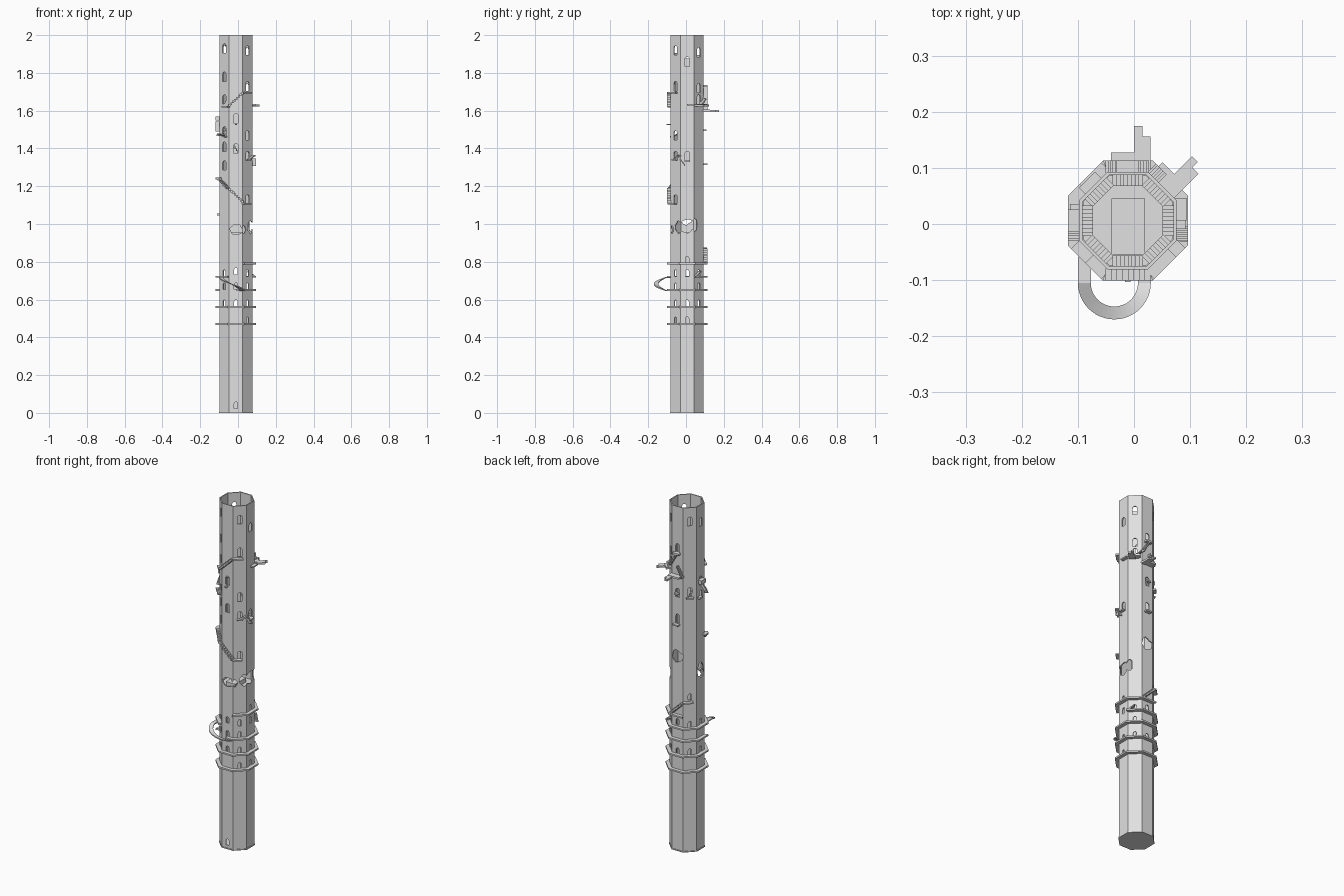
import bpy, bmesh, math, random
from mathutils import Vector

random.seed(4)
old = bpy.data.objects.get("Cube")
if old:
    bpy.data.objects.remove(old, do_unlink=True)

CX, CY, A, H = -0.011, 0.006, 0.087, 2.0    # tower axis, apothem, height
WALL, T8 = 0.006, math.tan(math.pi / 8)

stone = bpy.data.materials.new("pale grey stone")
stone.use_nodes = True
stone.diffuse_color = (0.75, 0.75, 0.75, 1)
stone.node_tree.nodes["Principled BSDF"].inputs["Base Color"].default_value = (0.75, 0.75, 0.75, 1)


def place(face, u, out, z):
    """Point on wall 0..7 (0 = +x, counted anticlockwise): u along the wall, out from the axis."""
    a = face * math.pi / 4
    c, s = math.cos(a), math.sin(a)
    return Vector((CX + c * out - s * u, CY + s * out + c * u, z))


def loft(bm, rings):
    """Closed solid through a list of equal vertex loops."""
    rows = [[bm.verts.new(p) for p in ring] for ring in rings]
    n = len(rows[0])
    for a, b in zip(rows, rows[1:]):
        for i in range(n):
            bm.faces.new((a[i], a[(i + 1) % n], b[(i + 1) % n], b[i]))
    bm.faces.new(rows[0])
    bm.faces.new(rows[-1])


def finish(bm, name):
    bmesh.ops.recalc_face_normals(bm, faces=bm.faces)
    me = bpy.data.meshes.new(name)
    bm.to_mesh(me)
    bm.free()
    me.materials.append(stone)
    ob = bpy.data.objects.new(name, me)
    bpy.context.collection.objects.link(ob)
    return ob


def octagon(r, z):
    return [place(k, r * T8, r, z) for k in range(8)]


def slab(bm, face, u0, u1, out0, out1, z, h):
    loft(bm, [[place(face, u, o, zz) for u, o in ((u0, out0), (u1, out0), (u1, out1), (u0, out1))]
              for zz in (z - h, z)])


def ring_part(bm, face, z, h=0.009, outer=A + 0.02):
    inner = A - 0.003
    loft(bm, [[place(face, s * r * T8, r, zz) for s, r in ((-1, inner), (1, inner), (1, outer), (-1, outer))]
              for zz in (z - h, z)])


def stair(bm, face, u0, z0, u1, z1, out0=A - 0.002, out1=A + 0.02, n=8):
    du, dz = (u1 - u0) / n, (z1 - z0) / n
    for i in range(n):
        slab(bm, face, u0 + i * du, u0 + (i + 1) * du, out0, out1, z0 + (i + 1) * dz, abs(dz) + 0.004)


def cut_prism(bm, face, outline):
    loft(bm, [[place(face, u, o, z) for u, z in outline] for o in (A - 0.02, A + 0.012)])


def arch(u, z, w, h):
    """Round-topped outline centred on (u, z)."""
    pts = [(u - w / 2, z - h / 2), (u + w / 2, z - h / 2)]
    for i in range(7):
        t = math.pi * i / 6
        pts.append((u + w / 2 * math.cos(t), z + h / 2 - w / 2 + w / 2 * math.sin(t)))
    return pts


def ragged(u, z, ru, rz, n=13):
    pts = []
    for i in range(n):
        t, k = 2 * math.pi * i / n, random.uniform(0.8, 1.15)
        pts.append((u + ru * k * math.cos(t), z + rz * k * math.sin(t)))
    return pts


# Hollow octagonal tower with a closed foot
bm = bmesh.new()
loft(bm, [octagon(A, 0), octagon(A, H), octagon(A - WALL, H), octagon(A - WALL, 0.01)])
tower = finish(bm, "tower_wall")

# Arched windows and doors per wall, and ragged breaches
windows = {
    0: (1.86, 1.36, 0.81, 0.74, 0.58, 0.49),
    1: (1.91, 1.72, 1.66, 0.74, 0.67, 0.58),
    2: (1.76, 1.50, 1.35, 0.75, 0.58),
    3: (1.92, 1.51, 0.90, 0.74, 0.58),
    4: (1.90, 1.56, 1.48, 0.74, 0.58),
    5: (1.93, 1.78, 1.66, 1.49, 1.41, 1.31, 0.74, 0.67, 0.58),
    6: (1.56, 1.40, 0.75, 0.67, 0.58, 0.04),
    7: (1.92, 1.73, 1.47, 1.36, 1.13, 0.74, 0.67, 0.58, 0.49),
}
bm = bmesh.new()
for face, heights in windows.items():
    for z in heights:
        big = z > 1
        cut_prism(bm, face, arch(0, z, 0.024 if big else 0.018, 0.05 if big else 0.036))
breaches = [(0, 0, 0.99, 0.036, 0.04), (1, -0.028, 0.995, 0.018, 0.03), (7, 0.022, 0.985, 0.022, 0.035),
            (7, -0.028, 0.97, 0.014, 0.022), (6, 0, 0.97, 0.033, 0.027),
            (4, 0, 1.04, 0.032, 0.045), (2, 0, 1.13, 0.033, 0.035)]
for face, u, z, ru, rz in breaches:
    cut_prism(bm, face, ragged(u, z, ru, rz))
cutter = finish(bm, "opening_cutter")
cutter.hide_render = True
mod = tower.modifiers.new("openings", "BOOLEAN")
mod.operation, mod.solver, mod.object = "DIFFERENCE", "EXACT", cutter
mod.use_self = True
bpy.context.view_layer.objects.active = tower
tower.select_set(True)
bpy.ops.object.modifier_apply(modifier=mod.name)
bpy.data.objects.remove(cutter, do_unlink=True)

# Foot plinth
bm = bmesh.new()
loft(bm, [octagon(A + 0.003, 0), octagon(A + 0.003, 0.006)])
finish(bm, "foot_plinth")

# Octagonal galleries round the lower half
galleries = {0.475: range(8), 0.565: range(8), 0.655: (7, 0, 1, 2, 3, 4),
             0.725: (1, 2, 3, 4, 5), 0.795: (7, 0, 1, 2)}
for i, (z, faces) in enumerate(galleries.items()):
    bm = bmesh.new()
    for f in faces:
        ring_part(bm, f, z)
    finish(bm, f"gallery_{i + 1}")

# Curved ramp looping out from the front, between two galleries
bm = bmesh.new()
rings = []
for i in range(25):
    t = math.pi * (1 + i / 24)
    z = 0.72 - 0.07 * i / 24
    rings.append([(-0.035 + r * math.cos(t), -0.105 + r * math.sin(t), zz)
                  for r, zz in ((0.042, z - 0.006), (0.065, z - 0.006), (0.065, z), (0.042, z))])
rings.insert(0, [(x, -0.06, z) for x, _, z in rings[0]])
rings.append([(x, -0.075, z) for x, _, z in rings[-1]])
loft(bm, rings)
slab(bm, 6, 0.0, 0.044, A - 0.002, A + 0.02, 0.655, 0.008)
finish(bm, "looping_ramp")

# Outside flights of steps: wall, start u, start z, end u, end z
flights = [(6, -0.04, 1.625, 0.04, 1.70), (6, 0.04, 1.115, -0.038, 1.19), (5, 0.038, 1.19, -0.03, 1.24),
           (2, -0.04, 0.795, 0.038, 0.87), (1, 0.0, 0.755, -0.036, 0.725),
           (2, 0.0, 1.735, -0.038, 1.67), (1, 0.036, 1.67, 0.0, 1.63), (2, 0.04, 1.60, 0.005, 1.66),
           (7, 0.0, 1.345, 0.038, 1.365), (0, -0.038, 1.35, -0.01, 1.315),
           (5, -0.036, 1.48, 0.02, 1.465), (4, 0.0, 1.55, 0.036, 1.50)]
bm = bmesh.new()
for f in flights:
    stair(bm, *f)
finish(bm, "outside_steps")

# Landings below doors: wall, u range, outer reach, z, thickness
landings = [(7, -0.04, 0.015, 0.02, 1.70, 0.008), (5, 0.0, 0.04, 0.02, 1.625, 0.008),
            (7, -0.04, 0.01, 0.02, 1.112, 0.008), (7, -0.015, 0.015, 0.014, 1.345, 0.008),
            (5, -0.044, -0.02, 0.02, 1.245, 0.01), (4, 0.02, 0.044, 0.02, 1.245, 0.01),
            (4, -0.02, 0.02, 0.02, 1.57, 0.022), (4, -0.03, 0.0, 0.016, 1.475, 0.01),
            (4, -0.02, 0.0, 0.012, 1.055, 0.01), (3, -0.04, 0.015, 0.02, 0.875, 0.008),
            (2, -0.02, 0.02, 0.02, 1.735, 0.01), (2, -0.04, 0.03, 0.034, 1.605, 0.01),
            (2, -0.02, 0.015, 0.02, 1.32, 0.008), (2, -0.012, 0.012, 0.016, 1.50, 0.008),
            (3, -0.02, 0.02, 0.016, 1.48, 0.008), (1, -0.02, 0.03, 0.03, 1.635, 0.01),
            (0, -0.015, 0.015, 0.016, 1.335, 0.008), (0, 0.0, 0.04, 0.018, 1.635, 0.008),
            (6, -0.005, 0.005, 0.022, 1.53, 0.006)]
bm = bmesh.new()
for f, u0, u1, reach, z, h in landings:
    slab(bm, f, u0, u1, A - 0.002, A + reach, z, h)
finish(bm, "landings")

# Broken planks jutting from the upper wall
bm = bmesh.new()
for f, u0, u1, reach in ((2, -0.026, -0.011, 0.169), (2, -0.04, -0.026, 0.15),
                         (1, -0.014, 0.0, 0.162), (1, -0.03, -0.014, 0.148)):
    slab(bm, f, u0, u1, A, reach, 1.603 if f == 2 else 1.633, 0.01)
finish(bm, "broken_planks")

# Inside: floor at the breach, central block and steps winding up the wall
bm = bmesh.new()
loft(bm, [octagon(A - WALL - 0.001, z) for z in (0.92, 0.93)])
loft(bm, [[(x, y, z) for x, y in ((-0.04, -0.055), (0.02, -0.055), (0.02, 0.045), (-0.04, 0.045))]
          for z in (0.93, 0.955)])
finish(bm, "inner_floor")
bm = bmesh.new()
for i in range(8):
    stair(bm, i, -0.027, 1.2 + 0.08 * i, 0.027, 1.28 + 0.08 * i, 0.062, A - WALL + 0.001)
finish(bm, "inner_steps")
